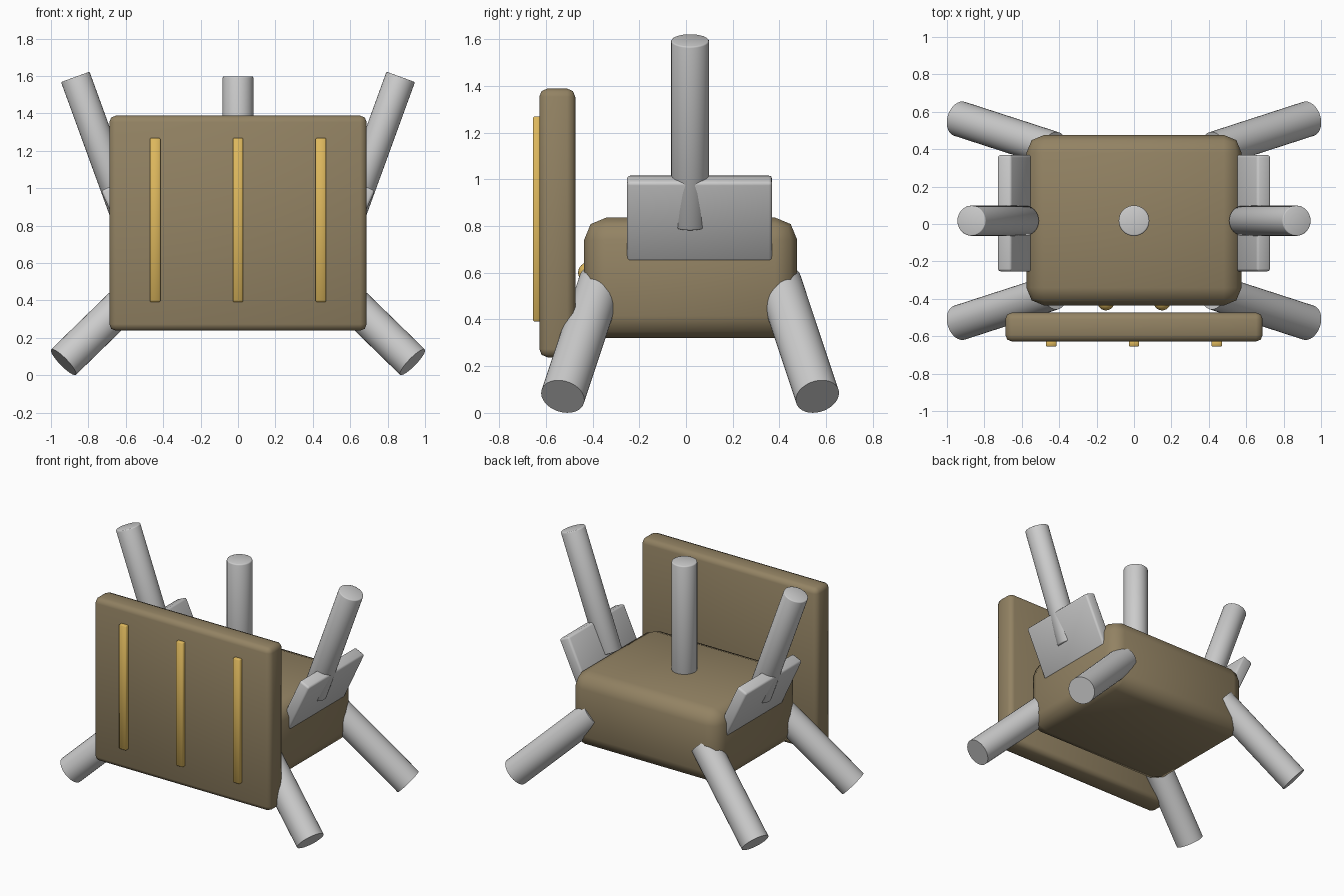
import bpy, math
from mathutils import Vector

if "Cube" in bpy.data.objects:
    bpy.data.objects.remove(bpy.data.objects["Cube"])

CY = 0.0175  # middle of the body along y


def material(name, rgb):
    m = bpy.data.materials.new(name)
    m.diffuse_color = (*rgb, 1)
    m.use_nodes = True
    m.node_tree.nodes["Principled BSDF"].inputs["Base Color"].default_value = m.diffuse_color
    return m


tan = material("tan", (0.29, 0.225, 0.125))
gold = material("gold", (0.73, 0.48, 0.11))


def finish(ob, name, mat=None, bevel=0, segments=2):
    ob.name = name
    if mat:
        ob.data.materials.append(mat)
    if bevel:
        b = ob.modifiers.new("Bevel", 'BEVEL')
        b.width, b.segments = bevel, segments
        b.limit_method, b.angle_limit = 'ANGLE', math.radians(40)
        bpy.ops.object.modifier_apply(modifier=b.name)
    bpy.ops.object.shade_smooth_by_angle(angle=math.radians(50))
    return ob


def box(name, centre, size, mat=None, bevel=0, tilt=0, segments=2):
    bpy.ops.mesh.primitive_cube_add(size=1, location=centre)
    ob = bpy.context.object
    ob.scale = size
    bpy.ops.object.transform_apply(location=False, rotation=False, scale=True)
    ob.rotation_euler.y = tilt
    return finish(ob, name, mat, bevel, segments)


def rod(name, a, b, radius, bevel=0):
    a, b = Vector(a), Vector(b)
    bpy.ops.mesh.primitive_cylinder_add(vertices=32, radius=radius,
                                        depth=(b - a).length, location=(a + b) / 2)
    ob = bpy.context.object
    ob.rotation_euler = (b - a).to_track_quat('Z', 'Y').to_euler()
    return finish(ob, name, None, bevel)


# Main body
box("body", (0, 0.02, 0.578), (1.15, 0.912, 0.516), tan, 0.095)

# Front shield with raised strips
box("shield", (0, -0.551, 0.813), (1.376, 0.154, 1.15), tan, 0.035)
for x in (-0.443, 0, 0.443):
    box("shield_strip", (x, -0.637, 0.83), (0.055, 0.036, 0.876), gold, 0.004, segments=1)

# Upright centre post
rod("centre_post", (0, CY, 0.75), (0, CY, 1.598), 0.082, 0.008)

for s, side in ((1, "right"), (-1, "left")):
    # Splayed legs
    for t, end in ((1, "back"), (-1, "front")):
        rod(f"{end}_{side}_leg", (s * 0.43, CY + t * 0.382, 0.56),
            (s * 0.933, CY + t * 0.545, 0.07), 0.095)
    # Leaning side post
    rod(f"{side}_post", (s * 0.583, CY, 0.807), (s * 0.87, CY, 1.595), 0.081, 0.006)
    # Tilted shoulder plate
    box(f"{side}_shoulder_plate", (s * 0.616, 0.058, 0.833), (0.082, 0.622, 0.376),
        None, 0.014, s * math.radians(25))
    # Small studs on the body front, behind the shield
    bpy.ops.mesh.primitive_uv_sphere_add(segments=24, ring_count=12, radius=0.045,
                                         location=(s * 0.15, -0.417, 0.6))
    finish(bpy.context.object, f"{side}_stud", gold)
